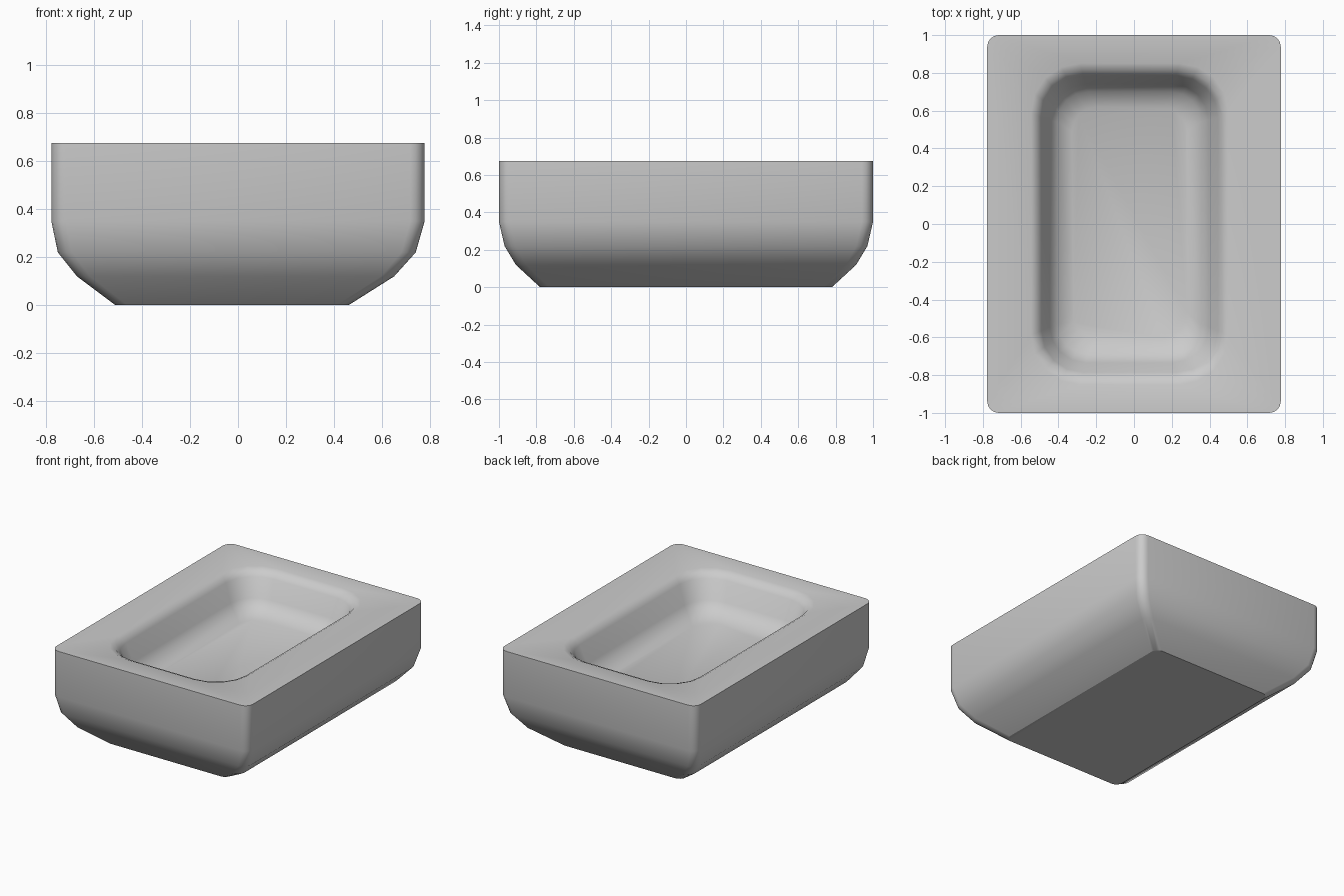
import bpy, bmesh, math

if "Cube" in bpy.data.objects:
    bpy.data.objects.remove(bpy.data.objects["Cube"])


def rounded_rect(x0, x1, y0, y1, r, z, seg=4):
    pts = []
    corners = [(x1 - r, y1 - r), (x0 + r, y1 - r), (x0 + r, y0 + r), (x1 - r, y0 + r)]
    for q, (cx, cy) in enumerate(corners):
        for i in range(seg + 1):
            a = math.pi / 2 * (q + i / seg)
            pts.append((cx + r * math.cos(a), cy + r * math.sin(a), z))
    return pts


# Outer hull from the base up, then over the rim and down into the basin
TOP = 0.675
sections = [
    (-0.51, 0.46, -0.78, 0.78, 0.05, 0.0),
    (-0.67, 0.65, -0.91, 0.91, 0.055, 0.12),
    (-0.75, 0.74, -0.97, 0.97, 0.06, 0.22),
    (-0.777, 0.777, -1.0, 1.0, 0.06, 0.35),
    (-0.777, 0.777, -1.0, 1.0, 0.06, TOP),
    (-0.545, 0.50, -0.85, 0.85, 0.26, TOP),
    (-0.515, 0.47, -0.815, 0.815, 0.24, 0.66),
    (-0.49, 0.445, -0.785, 0.785, 0.22, 0.63),
    (-0.445, 0.395, -0.735, 0.74, 0.19, 0.50),
    (-0.405, 0.355, -0.69, 0.70, 0.16, 0.45),
    (-0.33, 0.28, -0.60, 0.62, 0.13, 0.41),
]

bm = bmesh.new()
rings = [[bm.verts.new(p) for p in rounded_rect(*s)] for s in sections]
for a, b in zip(rings, rings[1:]):
    n = len(a)
    for i in range(n):
        j = (i + 1) % n
        bm.faces.new((a[i], a[j], b[j], b[i]))

# Flat base and basin floor
bm.faces.new(list(reversed(rings[0])))
bm.faces.new(rings[-1])
bmesh.ops.recalc_face_normals(bm, faces=bm.faces[:])

mesh = bpy.data.meshes.new("basin")
bm.to_mesh(mesh)
bm.free()
basin = bpy.data.objects.new("basin", mesh)
bpy.context.collection.objects.link(basin)
bpy.context.view_layer.objects.active = basin
basin.select_set(True)
bpy.ops.object.shade_smooth_by_angle(angle=math.radians(29))
